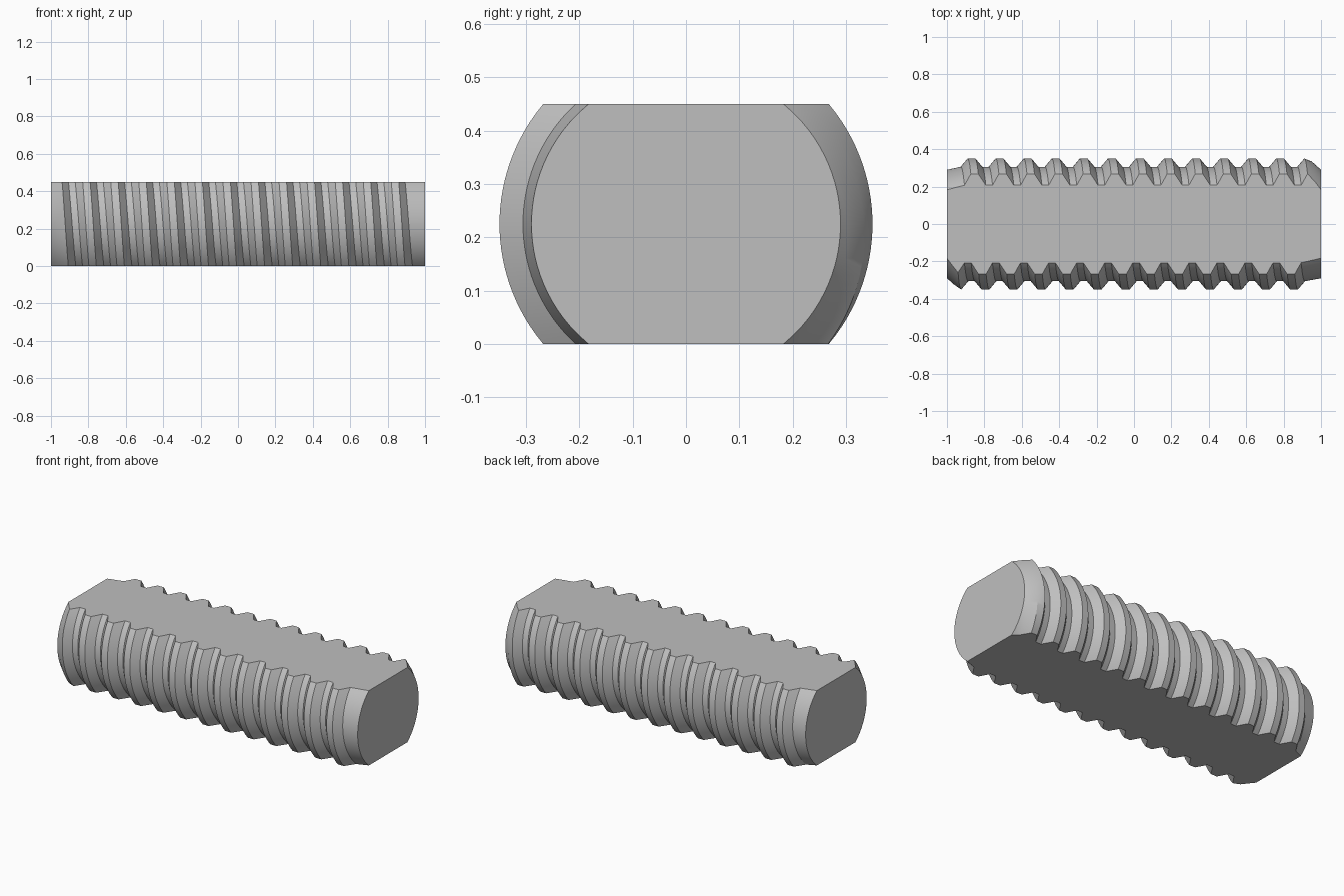
import bpy
import bmesh
from math import asin, pi, radians, sqrt

cube = bpy.data.objects.get("Cube")
if cube:
    bpy.data.objects.remove(cube, do_unlink=True)

CREST, ROOT, END = 0.35, 0.306, 0.29   # radii of the thread and the end faces
HALF = 0.225                           # half height between the two flats
PITCH, TURNS, ROWS = 0.15, 13, 28
CREST_W, FOOT_W = 0.02, 0.057          # half widths of a tooth at tip and foot

steel = bpy.data.materials.new("steel_grey")
steel.use_nodes = True
grey = (0.52, 0.52, 0.52, 1)
steel.diffuse_color = grey
steel.node_tree.nodes["Principled BSDF"].inputs["Base Color"].default_value = grey


def tooth_profile(first):
    """Points (x, radius) along the rod, one trapezoid tooth per pitch."""
    points = [(-1, END)]
    for k in range(TURNS):
        c = first + k * PITCH
        points += [(c - FOOT_W, ROOT), (c - CREST_W, CREST),
                   (c + CREST_W, CREST), (c + FOOT_W, ROOT)]
    return points + [(1, END)]


def helical_side(bm, side, first):
    """Threaded curved wall between the flats; side is +1 back, -1 front."""
    grid = []
    for i in range(ROWS + 1):
        z = HALF * (2 * i / ROWS - 1)
        row = []
        for x, r in tooth_profile(first):
            if abs(x) < 1:
                x += side * PITCH * asin(z / r) / (2 * pi)
                x = max(-0.996, min(0.996, x))
            r = min(r, END + 0.9 * (1 - abs(x)))   # end chamfer
            row.append(bm.verts.new((x, side * sqrt(r * r - z * z), z + HALF)))
        grid.append(row)
    for low, high in zip(grid, grid[1:]):
        for j in range(len(low) - 1):
            bm.faces.new((low[j], low[j + 1], high[j + 1], high[j]))
    return grid


bm = bmesh.new()
back = helical_side(bm, 1, -0.869)
front = helical_side(bm, -1, -0.944)

# Flat top and bottom, then the two end faces
for i in (0, -1):
    bm.faces.new(front[i] + back[i][::-1])
for j in (0, -1):
    bm.faces.new([row[j] for row in front] + [row[j] for row in reversed(back)])
bmesh.ops.recalc_face_normals(bm, faces=bm.faces)

mesh = bpy.data.meshes.new("threaded_rod")
bm.to_mesh(mesh)
bm.free()
mesh.materials.append(steel)
rod = bpy.data.objects.new("threaded_rod", mesh)
bpy.context.collection.objects.link(rod)

# Smooth along the thread, sharp at its edges
bpy.ops.object.select_all(action="DESELECT")
rod.select_set(True)
bpy.context.view_layer.objects.active = rod
bpy.ops.object.shade_smooth_by_angle(angle=radians(25))
